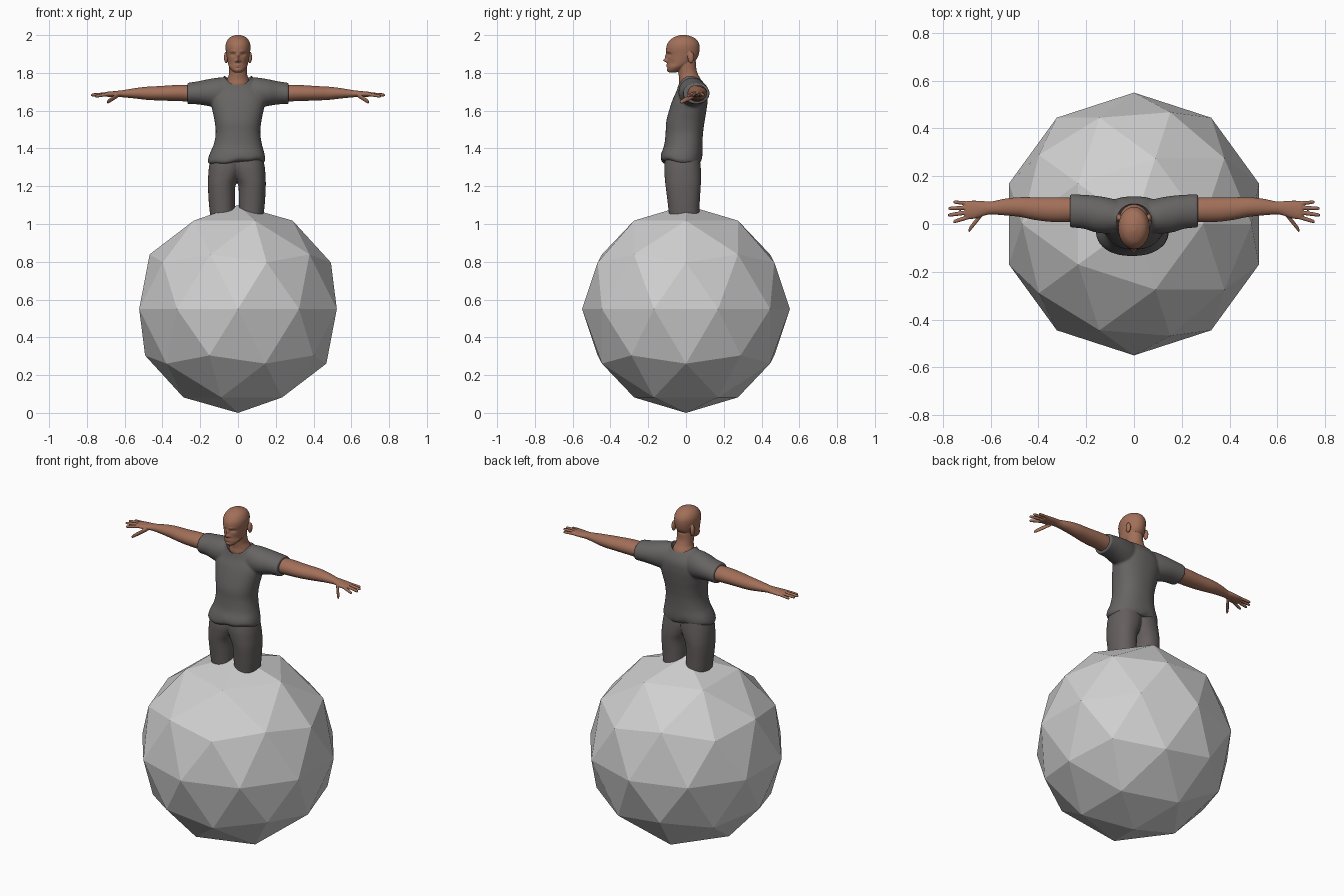
import bpy, bmesh, math
from mathutils import Matrix


def material(name, rgb):
    m = bpy.data.materials.new(name)
    m.diffuse_color = (*rgb, 1)
    return m


BALL = material("light_grey", (0.63, 0.63, 0.63))
SHIRT = material("shirt_grey", (0.135, 0.127, 0.125))
PANTS = material("trouser_grey", (0.13, 0.115, 0.113))
SKIN = material("skin_brown", (0.36, 0.16, 0.10))


def spline(keys, steps):
    """Smoothly interpolate a list of key tuples."""
    out = []
    for i in range(len(keys) - 1):
        p1, p2 = keys[i], keys[i + 1]
        p0 = keys[i - 1] if i else p1
        p3 = keys[i + 2] if i + 2 < len(keys) else p2
        for j in range(steps):
            t = j / steps
            out.append([0.5 * (2 * b + (c - a) * t + (2 * a - 5 * b + 4 * c - d) * t * t
                               + (3 * b - a - 3 * c + d) * t ** 3)
                        for a, b, c, d in zip(p0, p1, p2, p3)])
    out.append(list(keys[-1]))
    return out


def loft(bm, keys, axis="z", side=1, n=40, steps=5, power=1.0):
    """Closed loft; each key is (position, u_min, u_max, v_min, v_max)."""
    rings = []
    for t, u0, u1, v0, v1 in spline(keys, steps):
        ring = []
        for k in range(n):
            a = 2 * math.pi * k / n
            c, s = math.cos(a), math.sin(a)
            u = (u0 + u1) / 2 + (u1 - u0) / 2 * math.copysign(abs(c) ** power, c)
            v = (v0 + v1) / 2 + (v1 - v0) / 2 * math.copysign(abs(s) ** power, s)
            co = (side * u, v, t) if axis == "z" else (side * t, u, v)
            ring.append(bm.verts.new(co))
        rings.append(ring)
    for r0, r1 in zip(rings, rings[1:]):
        for k in range(n):
            m = (k + 1) % n
            bm.faces.new((r0[k], r0[m], r1[m], r1[k]))
    bm.faces.new(rings[0][::-1])
    bm.faces.new(rings[-1])


def finish(bm, name, mat, voxel=None, smooth=2):
    """Turn a bmesh into an object, fusing overlapping volumes if asked."""
    bmesh.ops.recalc_face_normals(bm, faces=bm.faces)
    me = bpy.data.meshes.new(name)
    bm.to_mesh(me)
    bm.free()
    me.materials.append(mat)
    ob = bpy.data.objects.new(name, me)
    bpy.context.collection.objects.link(ob)
    if voxel:
        r = ob.modifiers.new("fuse", "REMESH")
        r.mode = "VOXEL"
        r.voxel_size = voxel
        r.use_smooth_shade = True
        s = ob.modifiers.new("soften", "SMOOTH")
        s.factor = 0.5
        s.iterations = smooth
    return ob


def ellipsoid(bm, centre, radii):
    bmesh.ops.create_uvsphere(bm, u_segments=32, v_segments=20, radius=1,
                              matrix=Matrix.Translation(centre) @ Matrix.Diagonal((*radii, 1)))


# Faceted ball
bm = bmesh.new()
bmesh.ops.create_icosphere(bm, subdivisions=2, radius=0.55,
                           matrix=Matrix.Translation((0, 0, 0.55)))
finish(bm, "faceted_ball", BALL)

# Trousers, running down into the ball
bm = bmesh.new()
for side in (1, -1):
    loft(bm, [(0.98, .012, .135, -.085, .065), (1.05, .011, .142, -.09, .07),
              (1.12, .010, .149, -.098, .073), (1.20, .008, .153, -.108, .078),
              (1.25, -.012, .152, -.113, .08), (1.30, -.03, .148, -.115, .078),
              (1.35, -.03, .138, -.11, .073)], side=side, power=0.9)
bmesh.ops.translate(bm, verts=bm.verts, vec=(-0.006, 0, 0))
finish(bm, "trousers", PANTS, 0.005)

# Shirt: torso, rippled hem and sleeves
bm = bmesh.new()
loft(bm, [(1.325, -.148, .133, -.12, .075), (1.34, -.160, .144, -.133, .083),
          (1.37, -.152, .141, -.131, .087), (1.42, -.129, .127, -.115, .087),
          (1.48, -.118, .118, -.108, .09), (1.54, -.123, .123, -.105, .098),
          (1.60, -.135, .135, -.09, .108), (1.66, -.145, .145, -.07, .115),
          (1.71, -.13, .13, -.048, .112), (1.755, -.095, .095, -.036, .088),
          (1.787, -.07, .07, -.026, .058)], power=0.88, n=64)
for v in bm.verts:
    w = max(0, min(1, (1.40 - v.co.z) / 0.06))
    a = math.atan2(v.co.y, v.co.x)
    v.co.z += w * (0.010 * math.cos(2 * (a + 1.0)) + 0.003 * math.sin(7 * a))
for side in (1, -1):
    loft(bm, [(.03, -.03, .09, 1.62, 1.77), (.10, -.04, .108, 1.615, 1.775),
              (.16, -.035, .118, 1.625, 1.766), (.21, -.02, .122, 1.633, 1.756),
              (.268, -.014, .125, 1.635, 1.747)], "x", side)
shirt = finish(bm, "shirt", SHIRT, 0.006, 3)

# Round neckline cut out of the shirt
bm = bmesh.new()
ellipsoid(bm, (0, .01, 1.797), (.074, .085, .08))
cutter = finish(bm, "neckline_cutter", SHIRT)
cutter.hide_render = True
cutter.hide_set(True)
cut = shirt.modifiers.new("neckline", "BOOLEAN")
cut.operation = "DIFFERENCE"
cut.solver = "EXACT"
cut.object = cutter

# Head: skull loft
bm = bmesh.new()
loft(bm, [(z, -w, w, y0, y1) for z, w, y0, y1 in (
    (1.802, .018, -.09, -.055), (1.812, .032, -.098, -.03), (1.83, .046, -.100, .0),
    (1.85, .053, -.099, .035), (1.875, .058, -.100, .058), (1.90, .062, -.102, .068),
    (1.93, .066, -.105, .072), (1.955, .064, -.098, .069), (1.978, .053, -.08, .054),
    (1.992, .036, -.056, .03), (2.001, .010, -.03, .0))], n=96, steps=6)

# Face relief: (x, z, width, height, push along y), mirrored in x
relief = [(0, 1.866, .010, .009, -.021), (0, 1.886, .007, .016, -.011),
          (.011, 1.862, .006, .005, -.008), (.028, 1.897, .012, .008, .011),
          (.028, 1.896, .007, .004, -.004), (.024, 1.914, .018, .006, -.004),
          (0, 1.843, .015, .003, -.006), (0, 1.834, .013, .003, -.005),
          (0, 1.826, .014, .003, .003), (0, 1.815, .014, .007, -.003),
          (.042, 1.852, .010, .013, .004)]
for v in bm.verts:
    x, y, z = v.co
    if y < -0.03:
        for px, pz, w, h, d in relief:
            v.co.y += d * math.exp(-((abs(x) - px) / w) ** 2 - ((z - pz) / h) ** 2)

# Ears and neck
for side in (1, -1):
    ellipsoid(bm, (side * .063, .026, 1.882), (.011, .017, .031))
loft(bm, [(1.69, -.05, .05, -.02, .08), (1.735, -.062, .062, -.037, .085),
          (1.765, -.058, .058, -.036, .078), (1.79, -.049, .049, -.039, .065),
          (1.82, -.047, .047, -.044, .055), (1.86, -.048, .048, -.06, .053)])
finish(bm, "head_and_neck", SKIN, 0.003)

# Arm with palm
bm = bmesh.new()
loft(bm, [(.22, .01, .11, 1.645, 1.735), (.30, .008, .112, 1.65, 1.737),
          (.36, .01, .112, 1.652, 1.734), (.42, .018, .112, 1.654, 1.73),
          (.48, .03, .112, 1.657, 1.727), (.54, .036, .106, 1.664, 1.72),
          (.60, .04, .094, 1.67, 1.71), (.63, .034, .096, 1.672, 1.706),
          (.67, .022, .098, 1.672, 1.702), (.70, .022, .096, 1.675, 1.699),
          (.708, .03, .09, 1.68, 1.694)], "x")

# Fingers and thumb: (base, tip, radius)
digits = [((.685, .031, 1.687), (.757, .009, 1.676), .0088),
          ((.685, .050, 1.689), (.779, .037, 1.682), .0088),
          ((.685, .069, 1.689), (.777, .065, 1.684), .0086),
          ((.685, .086, 1.687), (.757, .092, 1.682), .0080),
          ((.635, .045, 1.682), (.693, -.028, 1.645), .0125)]
for base, tip, r in digits:
    keys = []
    for t, f in ((0, 1), (.45, 1), (.8, .92), (.95, .75), (1, .35)):
        x, y, z = (a + (b - a) * t for a, b in zip(base, tip))
        keys.append((x, y - r * f, y + r * f, z - r * f, z + r * f))
    loft(bm, keys, "x", n=16)
arms = finish(bm, "arms", SKIN, 0.003)
arms.modifiers.new("mirror", "MIRROR").use_axis[0] = True
